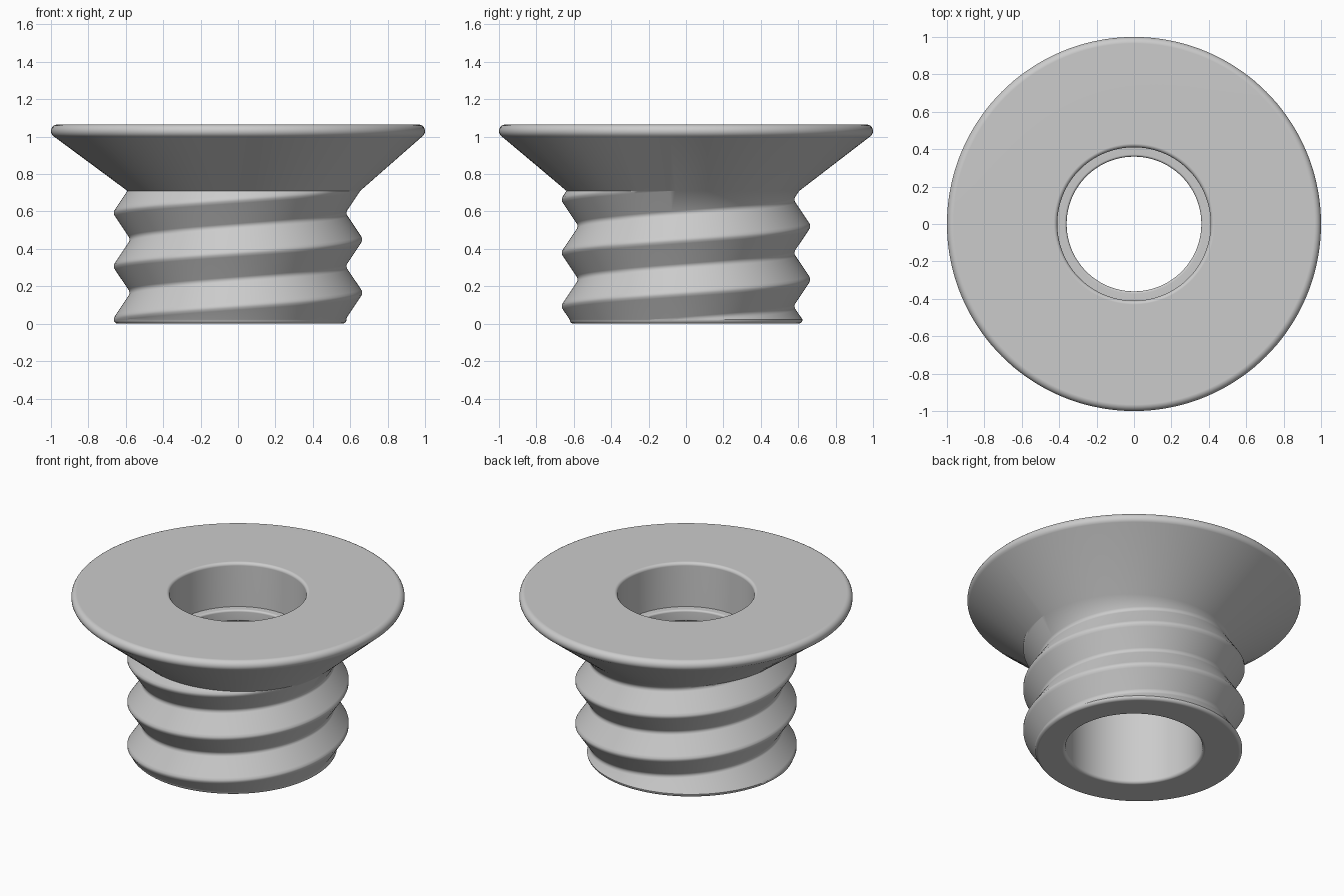
import bpy, bmesh, math

old = bpy.data.objects.get("Cube")
if old:
    bpy.data.objects.remove(old, do_unlink=True)

SEGMENTS = 144
PITCH = 0.285
CREST_Z = 0.165          # crest height on the +x side
NECK_Z, TOP_Z = 0.71, 1.065
FILLET = 0.022

# Half of one thread tooth: offset from crest, radius
half = [(0.007, 0.664), (0.02, 0.656), (0.1275, 0.584), (0.1375, 0.580)]
tooth = [(-u, r) for u, r in reversed(half)] + half


def arc(cx, cz, radius, start, end, steps=5):
    """Points on a circular arc in the profile plane, angles in degrees."""
    angles = [math.radians(start + (end - start) * i / steps) for i in range(steps + 1)]
    return [(cx + radius * math.cos(a), cz + radius * math.sin(a)) for a in angles]


def thread_nodes(theta):
    """Thread outline at one angle, running well past both ends."""
    base = CREST_Z + PITCH * theta / math.tau
    return [(r, base + k * PITCH + u) for k in range(-3, 5) for u, r in tooth]


def radius_at(nodes, z):
    for (r0, z0), (r1, z1) in zip(nodes, nodes[1:]):
        if z0 <= z <= z1:
            return r0 + (r1 - r0) * (z - z0) / (z1 - z0)


# Rim of the flange, then the bore with its inner lip, down to the base
rim = arc(0.965, 1.03, 0.035, -52, 90, 8)
bore = (arc(0.43, TOP_Z - 0.02, 0.02, 90, 180)
        + [(0.41, 0.775)]
        + arc(0.372, 0.763, 0.012, 90, 180, 3)
        + arc(0.372, 0.712, 0.012, 180, 270, 3)
        + [(0.41, 0.70)]
        + arc(0.43, 0.02, 0.02, 180, 270))


def section(theta):
    nodes = thread_nodes(theta)
    foot_r = radius_at(nodes, FILLET)
    foot = arc(foot_r - FILLET, FILLET, FILLET, -90, 0)
    thread = []
    for r, z in nodes:
        zc = min(max(z, FILLET), NECK_Z)
        thread.append((r if zc == z else radius_at(nodes, zc), zc))
    return foot + thread + rim + bore


# Sweep the changing section around the axis
bm = bmesh.new()
columns = []
for i in range(SEGMENTS + 1):
    t = math.tau * i / SEGMENTS
    columns.append([bm.verts.new((r * math.cos(t), r * math.sin(t), z))
                    for r, z in section(t)])
for a, b in zip(columns, columns[1:]):
    n = len(a)
    for j in range(n):
        k = (j + 1) % n
        bm.faces.new((a[j], b[j], b[k], a[k]))
bmesh.ops.remove_doubles(bm, verts=bm.verts, dist=0.0004)
bmesh.ops.dissolve_degenerate(bm, edges=bm.edges, dist=0.0002)
bmesh.ops.recalc_face_normals(bm, faces=bm.faces)

mesh = bpy.data.meshes.new("threaded_flange_insert")
bm.to_mesh(mesh)
bm.free()
insert = bpy.data.objects.new("threaded_flange_insert", mesh)
bpy.context.collection.objects.link(insert)

# Plain grey
grey = bpy.data.materials.new("light_grey")
grey.use_nodes = True
colour = (0.6, 0.6, 0.6, 1)
grey.diffuse_color = colour
grey.node_tree.nodes["Principled BSDF"].inputs["Base Color"].default_value = colour
mesh.materials.append(grey)

# Smooth shading with crisp edges
bpy.ops.object.select_all(action="DESELECT")
insert.select_set(True)
bpy.context.view_layer.objects.active = insert
bpy.ops.object.shade_smooth_by_angle(angle=math.radians(35))
weighted = insert.modifiers.new("even_shading", "WEIGHTED_NORMAL")
weighted.keep_sharp = True
